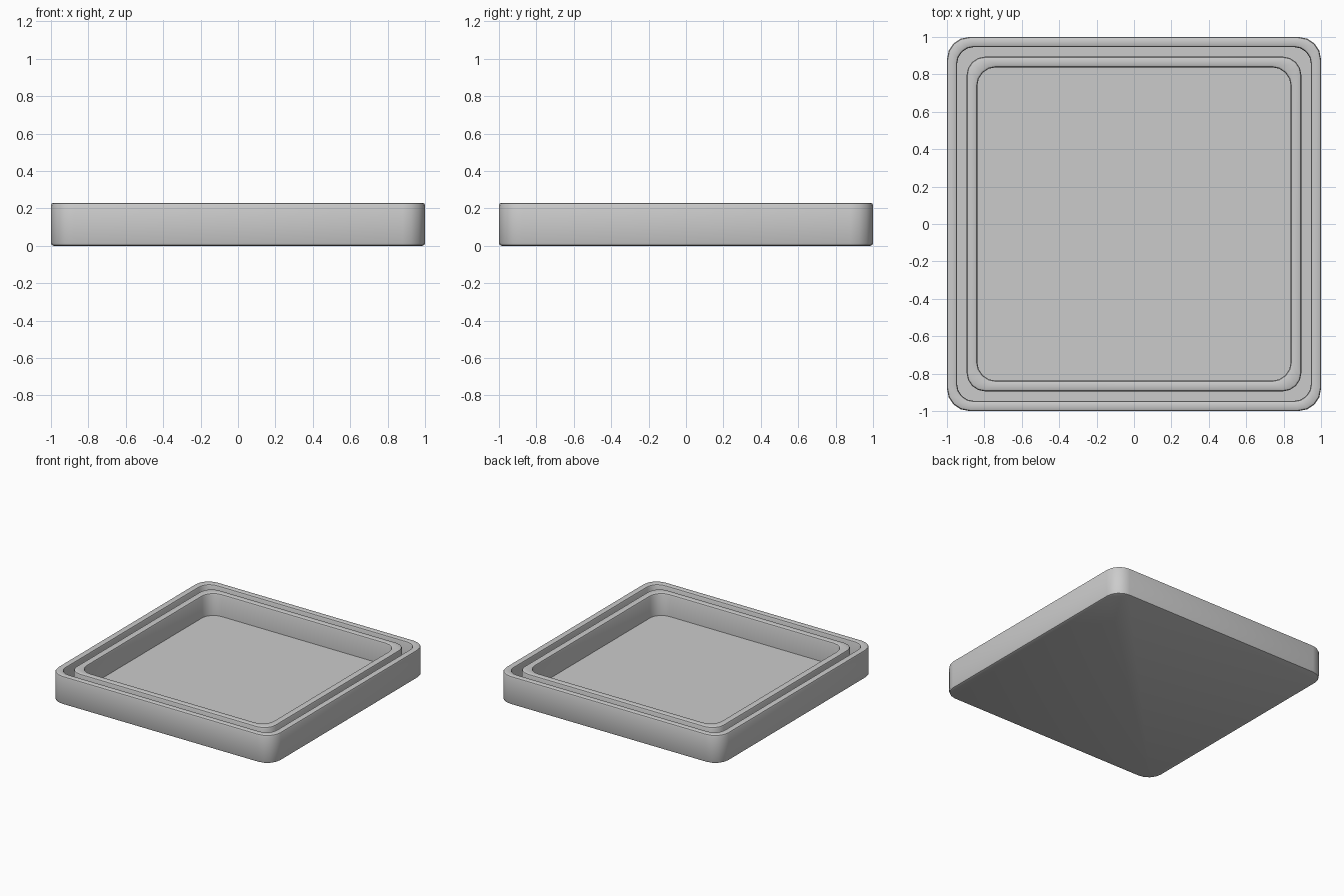
import bpy, bmesh, math
from mathutils import Vector

old = bpy.data.objects.get("Cube")
if old:
    bpy.data.objects.remove(old)

HEIGHT, FLOOR, EDGE = 0.23, 0.05, 0.014
SEGMENTS = 4

grey = bpy.data.materials.new("neutral grey")
grey.use_nodes = True
colour = (0.6, 0.6, 0.6, 1)
grey.diffuse_color = colour
grey.node_tree.nodes["Principled BSDF"].inputs["Base Color"].default_value = colour


def rounded_square(bm, half, z, radius):
    """Ring of vertices around a square with rounded corners."""
    ring = []
    for corner in range(4):
        middle = math.radians(45 + 90 * corner)
        cx = math.copysign(half - radius, math.cos(middle))
        cy = math.copysign(half - radius, math.sin(middle))
        for i in range(SEGMENTS + 1):
            a = math.radians(90 * corner + 90 * i / SEGMENTS)
            ring.append(bm.verts.new((cx + radius * math.cos(a),
                                      cy + radius * math.sin(a), z)))
    return ring


def soften(corner, before, after, steps=2):
    """Round one point of the wall section."""
    p, a, b = Vector(corner), Vector(before), Vector(after)
    start = p + (a - p).normalized() * EDGE
    end = p + (b - p).normalized() * EDGE
    centre = start + end - p
    for i in range(steps + 1):
        t = math.pi / 2 * i / steps
        yield centre + (start - centre) * math.cos(t) + (end - centre) * math.sin(t)


# Wall section from the base outwards, over both rims, to the floor:
# half width, height, corner radius, rounded or not
section = [
    (1.0, 0, 0.12, True),
    (1.0, HEIGHT, 0.12, True),
    (0.946, HEIGHT, 0.09, True),
    (0.946, FLOOR, 0.09, False),
    (0.895, FLOOR, 0.10, False),
    (0.895, HEIGHT, 0.10, True),
    (0.838, HEIGHT, 0.10, True),
    (0.838, FLOOR, 0.10, False),
]
path = [(0, 0)] + [s[:2] for s in section] + [(0, FLOOR)]

bm = bmesh.new()
rings = []
for i, (half, z, radius, is_soft) in enumerate(section):
    points = soften(path[i + 1], path[i], path[i + 2]) if is_soft else [(half, z)]
    for h, height in points:
        rings.append(rounded_square(bm, h, height, radius + h - half))

# Skin the rings, then close the base and the floor
count = len(rings[0])
for low, high in zip(rings, rings[1:]):
    for i in range(count):
        j = (i + 1) % count
        bm.faces.new((low[i], low[j], high[j], high[i]))
bm.faces.new(rings[0][::-1])
bm.faces.new(rings[-1])
bmesh.ops.recalc_face_normals(bm, faces=bm.faces)

mesh = bpy.data.meshes.new("double_rim_tray")
bm.to_mesh(mesh)
bm.free()
mesh.materials.append(grey)
tray = bpy.data.objects.new("double_rim_tray", mesh)
bpy.context.collection.objects.link(tray)
bpy.context.view_layer.objects.active = tray
tray.select_set(True)
bpy.ops.object.shade_smooth_by_angle(angle=math.radians(30))
